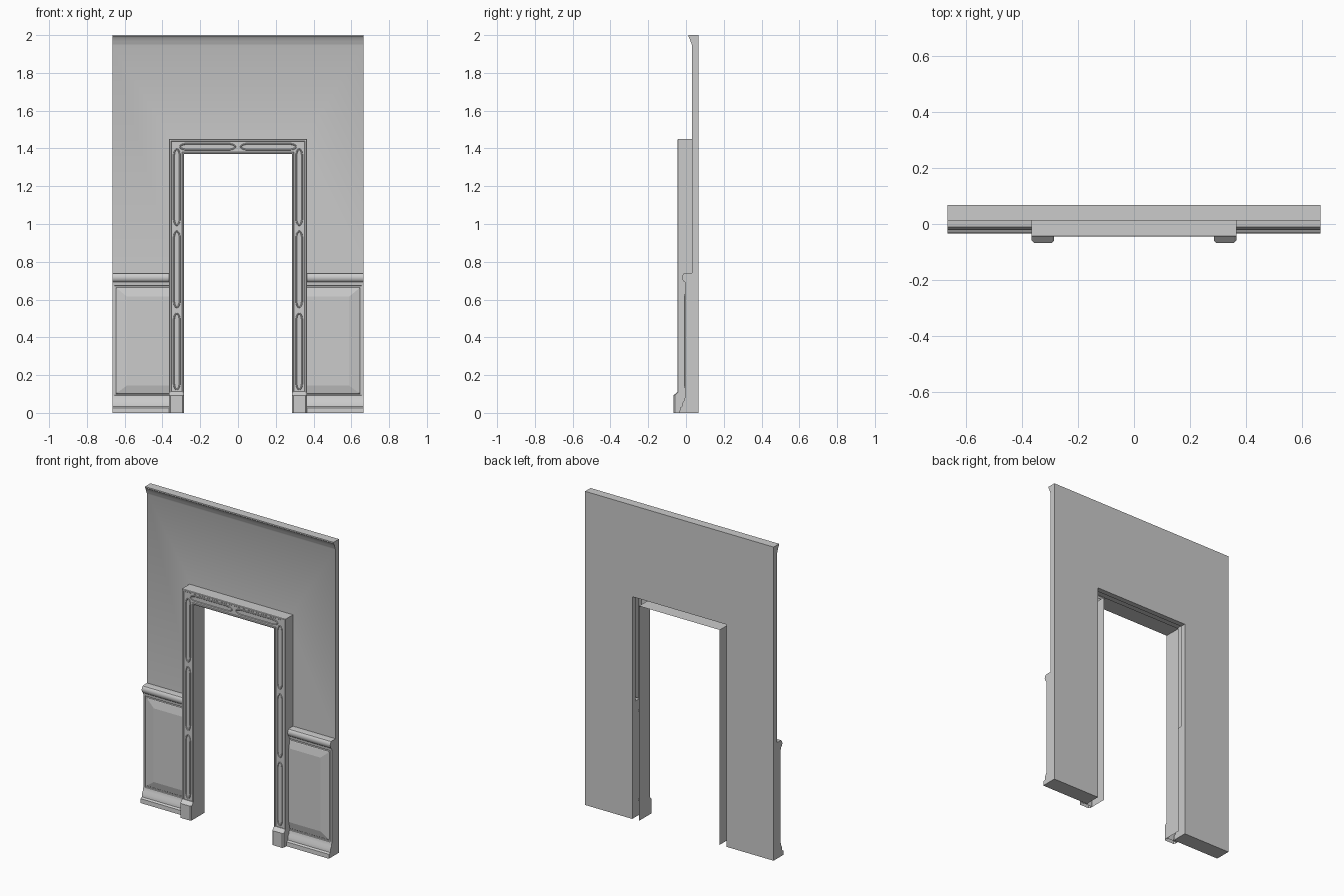
import bpy, bmesh
from mathutils import Vector

if "Cube" in bpy.data.objects:
    bpy.data.objects.remove(bpy.data.objects["Cube"])

HALF_W, OPEN_W, OPEN_H = 0.665, 0.285, 1.37
GAP = 0.047          # wall opening is larger than the casing opening
CASING = 0.08


def loft(name, rings, closed=True, cap_start=False, cap_end=False):
    """Skin a list of equal-length point rings."""
    bm = bmesh.new()
    vs = [[bm.verts.new(p) for p in r] for r in rings]
    n = len(rings[0])
    for a, b in zip(vs, vs[1:]):
        for i in range(n if closed else n - 1):
            j = (i + 1) % n
            bm.faces.new((a[i], a[j], b[j], b[i]))
    if cap_start:
        bm.faces.new(vs[0])
    if cap_end:
        bm.faces.new(vs[-1])
    bmesh.ops.recalc_face_normals(bm, faces=bm.faces)
    me = bpy.data.meshes.new(name)
    bm.to_mesh(me)
    bm.free()
    ob = bpy.data.objects.new(name, me)
    bpy.context.collection.objects.link(ob)
    return ob


def extrude_x(name, profile, x0, x1):
    return loft(name, [[(x, y, z) for y, z in profile] for x in (x0, x1)],
                True, True, True)


def rect(x0, x1, z0, z1, y):
    return [(x0, y, z0), (x1, y, z0), (x1, y, z1), (x0, y, z1)]


# wall: one side profile with baseboard, chair rail and crown (y, z)
wall_profile = [
    (0.067, 0), (-0.034, 0), (-0.032, 0.027), (-0.020, 0.034), (-0.018, 0.055),
    (-0.008, 0.070), (-0.004, 0.092), (0.003, 0.094),
    (0.003, 0.672), (-0.004, 0.674), (-0.006, 0.692), (-0.013, 0.697),
    (-0.019, 0.705), (-0.021, 0.717), (-0.018, 0.730), (-0.011, 0.738),
    (-0.002, 0.740), (0.033, 0.740),
    (0.033, 1.945), (0.029, 1.955), (0.025, 1.965), (0.018, 1.985),
    (0.012, 1.992), (0.012, 2.0), (0.067, 2.0)]
wall = extrude_x("wall", wall_profile, -HALF_W, HALF_W)

# door opening
hw, hh = OPEN_W + GAP, OPEN_H + GAP
cutter = extrude_x("opening_cutter", [(-0.2, -0.2), (0.2, -0.2), (0.2, hh), (-0.2, hh)],
                   -hw, hw)
cutter.hide_render = True
mod = wall.modifiers.new("opening", 'BOOLEAN')
mod.operation, mod.solver, mod.object = 'DIFFERENCE', 'EXACT', cutter
bpy.context.view_layer.objects.active = wall
bpy.ops.object.modifier_apply(modifier="opening")
bpy.data.objects.remove(cutter)
bpy.context.view_layer.objects.active = wall
wall.select_set(True)
bpy.ops.object.shade_smooth_by_angle(angle=0.6)

# door casing: hollow profile (outward offset, y) mitred round the opening
casing_profile = [(0, 0.067), (0, -0.042), (0.003, -0.045), (0.008, -0.045),
                  (0.011, -0.041), (0.066, -0.041), (0.069, -0.045),
                  (0.077, -0.045), (CASING, -0.042), (CASING, 0.033)]
corners = [(-1, 0), (-1, 1), (1, 1), (1, 0)]
loft("door_casing",
     [[(sx * (OPEN_W + o), y, top * (OPEN_H + o)) for o, y in casing_profile]
      for sx, top in corners], closed=False)


def casing_panel(name, centre, half_len, along_z):
    """Long panel with tapered ends, raised rim and lower field."""
    w = 0.020
    rings = []
    for inset, y in ((0, -0.040), (0.002, -0.0445), (0.005, -0.0445), (0.008, -0.0415)):
        L, h = half_len - inset, w - inset
        quarter = [(h, L - 0.034), (h * 0.85, L - 0.018), (h * 0.5, L - 0.005), (h * 0.15, L)]
        pts = quarter + [(-a, b) for a, b in reversed(quarter)]
        pts += [(-a, -b) for a, b in pts]
        rings.append([(centre[0] + (a if along_z else b), y,
                       centre[1] + (b if along_z else a)) for a, b in pts])
    loft(name, rings, True, False, True)


mid = CASING / 2 - 0.001
for s, side in ((-1, "left"), (1, "right")):
    # casing panels
    for k, (z0, z1) in enumerate(((0.12, 0.53), (0.555, 0.965), (0.99, 1.40))):
        casing_panel(f"{side}_jamb_panel_{k + 1}", (s * (OPEN_W + mid), (z0 + z1) / 2),
                     (z1 - z0) / 2, True)
    casing_panel(f"{side}_header_panel", (s * 0.161, OPEN_H + mid), 0.15, False)

    # plinth block, open at the back and underneath
    a, b = s * OPEN_W, s * (OPEN_W + CASING)

    def plinth_ring(y, z, c=0.008):
        return [(a, -0.040, z), (a, min(y + c, -0.040), z), (a + s * c, y, z),
                (b - s * c, y, z), (b, min(y + c, -0.040), z), (b, -0.040, z)]
    loft(f"{side}_plinth_block",
         [plinth_ring(-0.067, 0), plinth_ring(-0.067, 0.092), plinth_ring(-0.045, 0.112)],
         closed=False, cap_end=True)

    # wainscot stile and raised panel
    x0, x1 = sorted((s * 0.653, s * HALF_W))
    loft(f"{side}_wainscot_stile",
         [rect(x0, x1, 0.09, 0.676, y) for y in (0.006, -0.004)], True, True, True)
    inner = s * (hw + 0.001)

    def panel_ring(xo, z0, z1, y):
        lo, hi = sorted((inner, s * xo))
        return rect(lo, hi, z0, z1, y)
    loft(f"{side}_wainscot_panel",
         [panel_ring(0.648, 0.098, 0.666, 0.006), panel_ring(0.642, 0.104, 0.660, 0.000),
          panel_ring(0.588, 0.145, 0.615, -0.010)], True, True, True)
